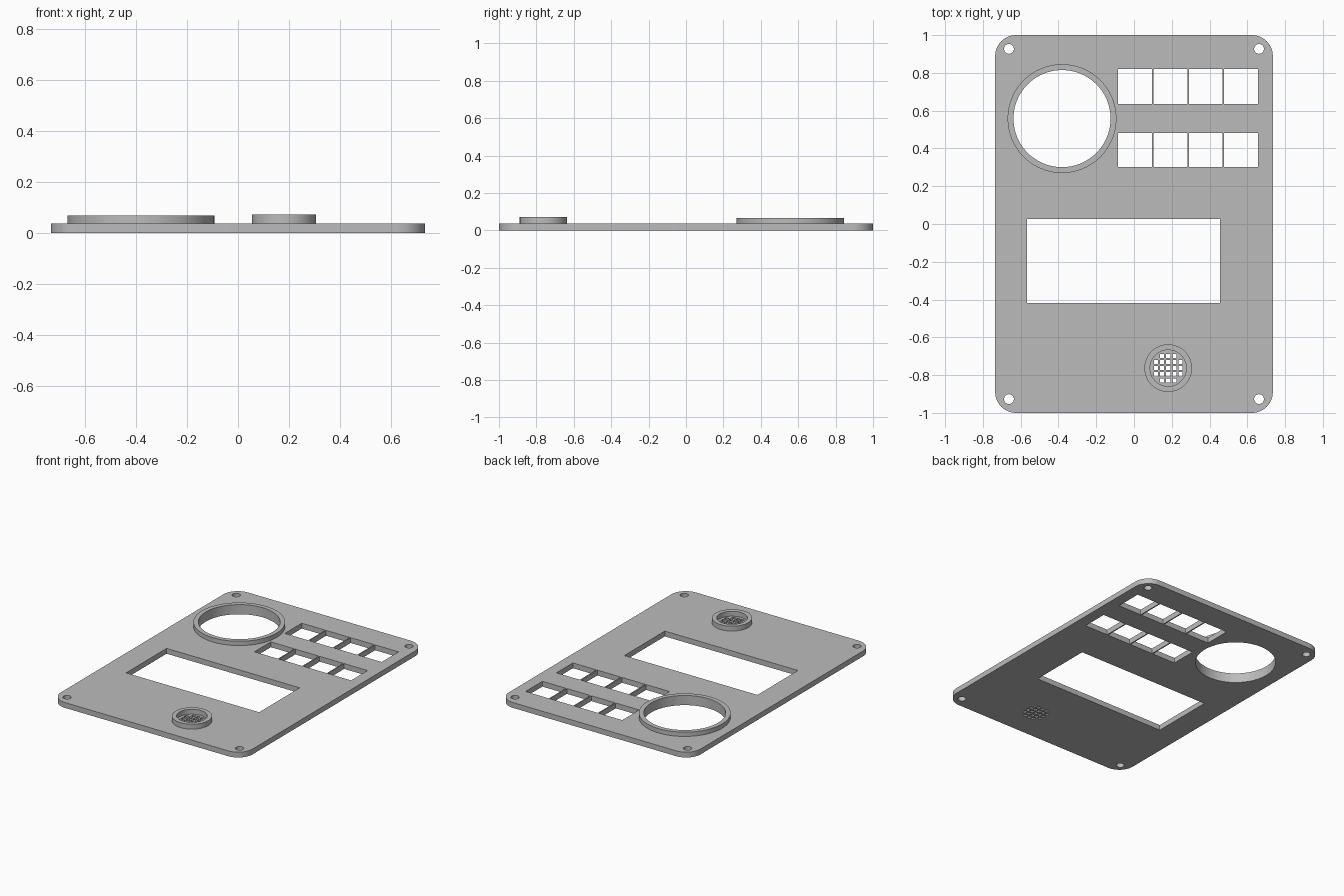
import bpy
import bmesh
from math import cos, sin, pi

cube = bpy.data.objects.get("Cube")
if cube:
    bpy.data.objects.remove(cube, do_unlink=True)

grey = bpy.data.materials.new("matte grey")
grey.use_nodes = True
grey.diffuse_color = (0.5, 0.5, 0.5, 1)
grey.node_tree.nodes["Principled BSDF"].inputs["Base Color"].default_value = (0.5, 0.5, 0.5, 1)


def arc(x, y, r, start=0, end=2 * pi, n=64, closed=True):
    steps = n if closed else n - 1
    return [(x + r * cos(start + (end - start) * i / steps),
             y + r * sin(start + (end - start) * i / steps)) for i in range(n)]


def rect(x0, y0, x1, y1):
    return [(x0, y0), (x1, y0), (x1, y1), (x0, y1)]


def rounded_rect(hx, hy, r):
    pts = []
    for i, (sx, sy) in enumerate([(1, 1), (-1, 1), (-1, -1), (1, -1)]):
        pts += arc(sx * (hx - r), sy * (hy - r), r, i * pi / 2, (i + 1) * pi / 2, 13, False)
    return pts


def slab(name, outlines, z0, z1):
    """Extrude a filled outline, with every further outline as a hole."""
    curve = bpy.data.curves.new(name + "_profile", "CURVE")
    curve.dimensions = "2D"
    curve.fill_mode = "BOTH"
    curve.extrude = (z1 - z0) / 2
    for pts in outlines:
        spline = curve.splines.new("POLY")
        spline.points.add(len(pts) - 1)
        for p, (x, y) in zip(spline.points, pts):
            p.co = (x, y, 0, 1)
        spline.use_cyclic_u = True
    temp = bpy.data.objects.new(name + "_profile", curve)
    bpy.context.collection.objects.link(temp)
    graph = bpy.context.evaluated_depsgraph_get()
    mesh = bpy.data.meshes.new_from_object(temp.evaluated_get(graph))
    bpy.data.objects.remove(temp, do_unlink=True)
    bpy.data.curves.remove(curve)

    # Weld caps to walls and rest the slab at its height
    bm = bmesh.new()
    bm.from_mesh(mesh)
    bmesh.ops.remove_doubles(bm, verts=bm.verts, dist=0.0001)
    bmesh.ops.recalc_face_normals(bm, faces=bm.faces)
    bmesh.ops.translate(bm, verts=bm.verts, vec=(0, 0, (z0 + z1) / 2))
    bm.to_mesh(mesh)
    bm.free()
    mesh.name = name
    mesh.materials.clear()
    mesh.materials.append(grey)
    obj = bpy.data.objects.new(name, mesh)
    bpy.context.collection.objects.link(obj)
    bpy.ops.object.select_all(action="DESELECT")
    obj.select_set(True)
    bpy.context.view_layer.objects.active = obj
    bpy.ops.object.shade_smooth_by_angle()
    return obj


TOP = 0.037
DIAL = (-0.381, 0.558)
SPEAKER = (0.181, -0.763)

# Panel outline, dial opening and display window
outlines = [rounded_rect(0.735, 1.0, 0.11),
            arc(*DIAL, 0.257, n=96),
            rect(-0.566, -0.418, 0.455, 0.026)]

# Corner screw holes
for sx in (-1, 1):
    for sy in (-1, 1):
        outlines.append(arc(sx * 0.662, sy * 0.927, 0.026, n=32))

# Two rows of four button windows with thin dividers
pitch, divider = 0.1875, 0.008
for y0, y1 in ((0.635, 0.82), (0.301, 0.481)):
    for i in range(4):
        x0 = -0.085 + i * pitch
        outlines.append(rect(x0, y0, x0 + pitch - divider, y1))

# Speaker grille: square holes in a grid without its corners
for i in range(-2, 3):
    for j in range(-2, 3):
        if abs(i) + abs(j) < 4 and not (abs(j) == 2 and abs(i) == 2):
            x, y = SPEAKER[0] + i * 0.0325, SPEAKER[1] + j * 0.0325
            outlines.append(rect(x - 0.011, y - 0.011, x + 0.011, y + 0.011))

slab("panel", outlines, 0, TOP)

# Raised rims around the dial opening and the speaker
slab("dial_rim", [arc(*DIAL, 0.288, n=96), arc(*DIAL, 0.257, n=96)], TOP, 0.067)
slab("speaker_rim", [arc(*SPEAKER, 0.126), arc(*SPEAKER, 0.096)], TOP, 0.071)
